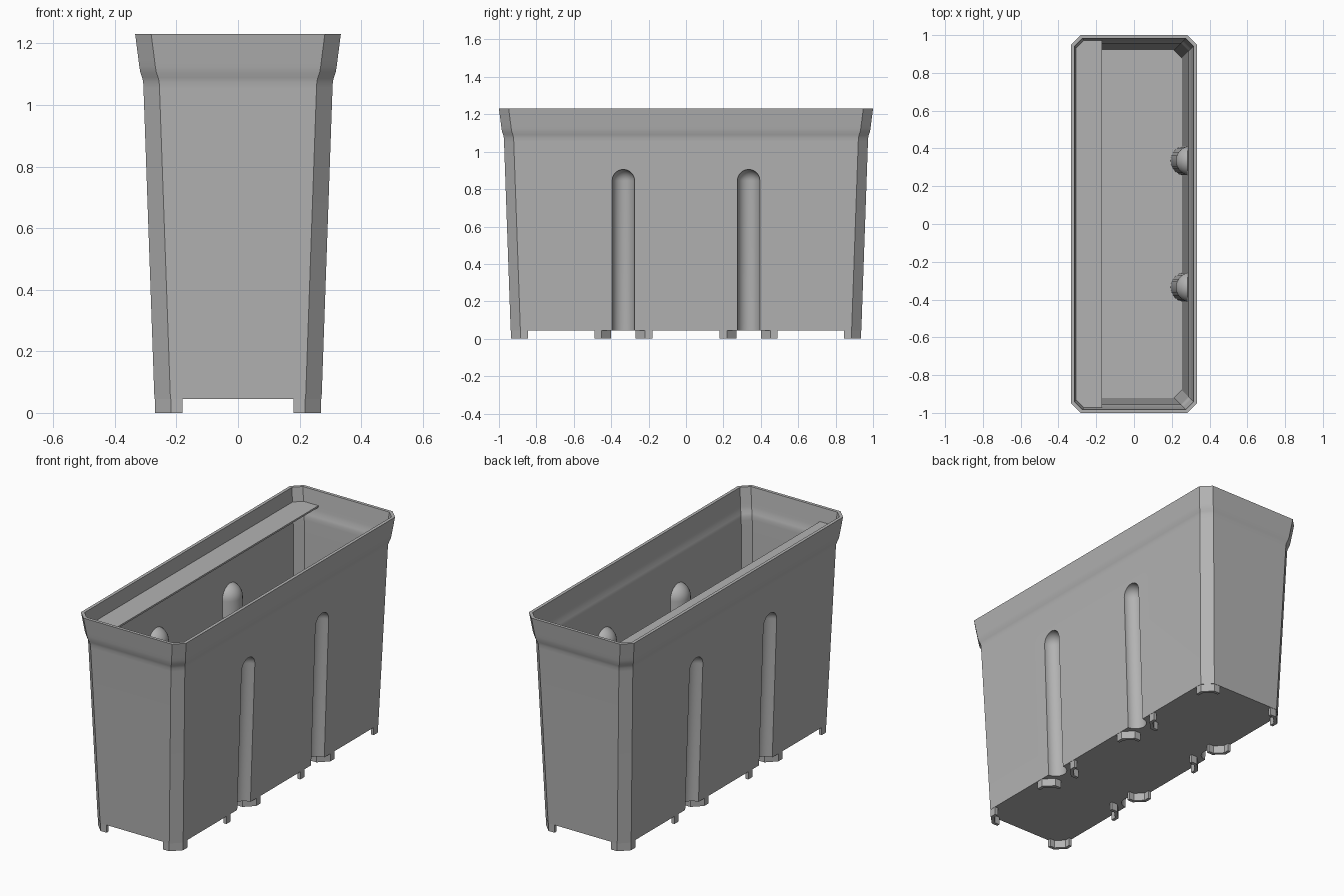
import bpy, bmesh, math

cube = bpy.data.objects.get("Cube")
if cube:
    bpy.data.objects.remove(cube, do_unlink=True)

grey = bpy.data.materials.new("plain grey")
grey.use_nodes = True
COLOUR = (0.45, 0.45, 0.45, 1)
grey.diffuse_color = COLOUR
grey.node_tree.nodes["Principled BSDF"].inputs["Base Color"].default_value = COLOUR

WALL = 0.018
CHAMFER = 0.052
EXTRA_LENGTH = 0.666
# height and half width of the tapered side with its flared rim
PROFILE = [(0.045, 0.2715), (1.055, 0.307), (1.075, 0.308), (1.09, 0.3115),
           (1.105, 0.317), (1.125, 0.3205), (1.145, 0.323), (1.23, 0.334)]


def loft(name, rings):
    """Skin a stack of equal rings and close both ends."""
    bm = bmesh.new()
    loops = [[bm.verts.new(p) for p in ring] for ring in rings]
    n = len(loops[0])
    for low, high in zip(loops, loops[1:]):
        for i in range(n):
            j = (i + 1) % n
            bm.faces.new((low[i], low[j], high[j], high[i]))
    bm.faces.new(loops[0][::-1])
    bm.faces.new(loops[-1])
    bmesh.ops.recalc_face_normals(bm, faces=bm.faces)
    mesh = bpy.data.meshes.new(name)
    bm.to_mesh(mesh)
    bm.free()
    mesh.materials.append(grey)
    obj = bpy.data.objects.new(name, mesh)
    bpy.context.collection.objects.link(obj)
    return obj


def chamfered_ring(z, hx, c):
    hy = hx + EXTRA_LENGTH
    c = min(c, hx)
    quarter = [(hx, hy - c), (hx - c, hy)]
    pts = quarter + [(-x, y) for x, y in quarter[::-1]]
    pts += [(-x, -y) for x, y in pts]
    return [(x, y, z) for x, y in pts]


def groove_form(side, y, r):
    """Round-topped column that leans with the long wall."""
    top = 0.845
    levels = [(-0.05, r), (top, r)]
    for k in range(1, 9):
        a = math.radians(88) * k / 8
        levels.append((top + r * math.sin(a), r * math.cos(a)))
    rings = []
    for z, rad in levels:
        cx = side * (0.27 + 0.035 * z)
        rings.append([(cx + rad * math.cos(t), y + rad * math.sin(t), z)
                      for t in (math.tau * i / 32 for i in range(32))])
    return loft("groove_cutter", rings)


def subtract(target, cutter):
    mod = target.modifiers.new("cut", 'BOOLEAN')
    mod.operation = 'DIFFERENCE'
    mod.solver = 'EXACT'
    mod.object = cutter
    bpy.context.view_layer.objects.active = target
    bpy.ops.object.modifier_apply(modifier=mod.name)
    bpy.data.objects.remove(cutter, do_unlink=True)


# tub: outer form minus inner form, both grooved on the long sides
tub = loft("tub", [chamfered_ring(z, hx, CHAMFER) for z, hx in PROFILE])
inner = [(0.063, 0.272)] + PROFILE[1:] + [(1.26, 0.337)]
hollow = loft("hollow_cutter", [chamfered_ring(z, hx - WALL, CHAMFER - 0.6 * WALL)
                                for z, hx in inner])
for side in (1, -1):
    for y in (-0.335, 0.335):
        subtract(tub, groove_form(side, y, 0.06))
        subtract(hollow, groove_form(side, y, 0.06 + WALL))
subtract(tub, hollow)
bpy.ops.object.select_all(action='DESELECT')
tub.select_set(True)
bpy.context.view_layer.objects.active = tub
bpy.ops.object.shade_smooth_by_angle(angle=math.radians(30))

# shelf strip along one long side, just below the rim
hx, hy, c = 0.314, 0.98, 0.046
strip = [(-0.17, -hy), (-0.17, hy), (c - hx, hy), (-hx, hy - c),
         (-hx, c - hy), (c - hx, -hy)]
loft("shelf_strip", [[(x, y, z) for x, y in strip] for z in (1.142, 1.152)])

# thin angled feet at the corners of three bays
REACH, CUT, SHIFT = 0.09, 0.052, 0.41 * WALL
outline = [(0, REACH), (0, CUT), (CUT, 0), (REACH, 0), (REACH, WALL),
           (CUT + SHIFT, WALL), (WALL, CUT + SHIFT), (WALL, REACH)]
for bay, (start, end) in enumerate([(-0.936, -0.4), (-0.27, 0.27), (0.4, 0.936)]):
    for sx in (1, -1):
        for sy, edge in ((1, start), (-1, end)):
            name = f"foot_{bay + 1}_{'left' if sx > 0 else 'right'}_{'front' if sy > 0 else 'back'}"
            loft(name, [[(sx * (0.27 - u), edge + sy * v, z) for u, v in outline]
                        for z in (0, 0.05)])
